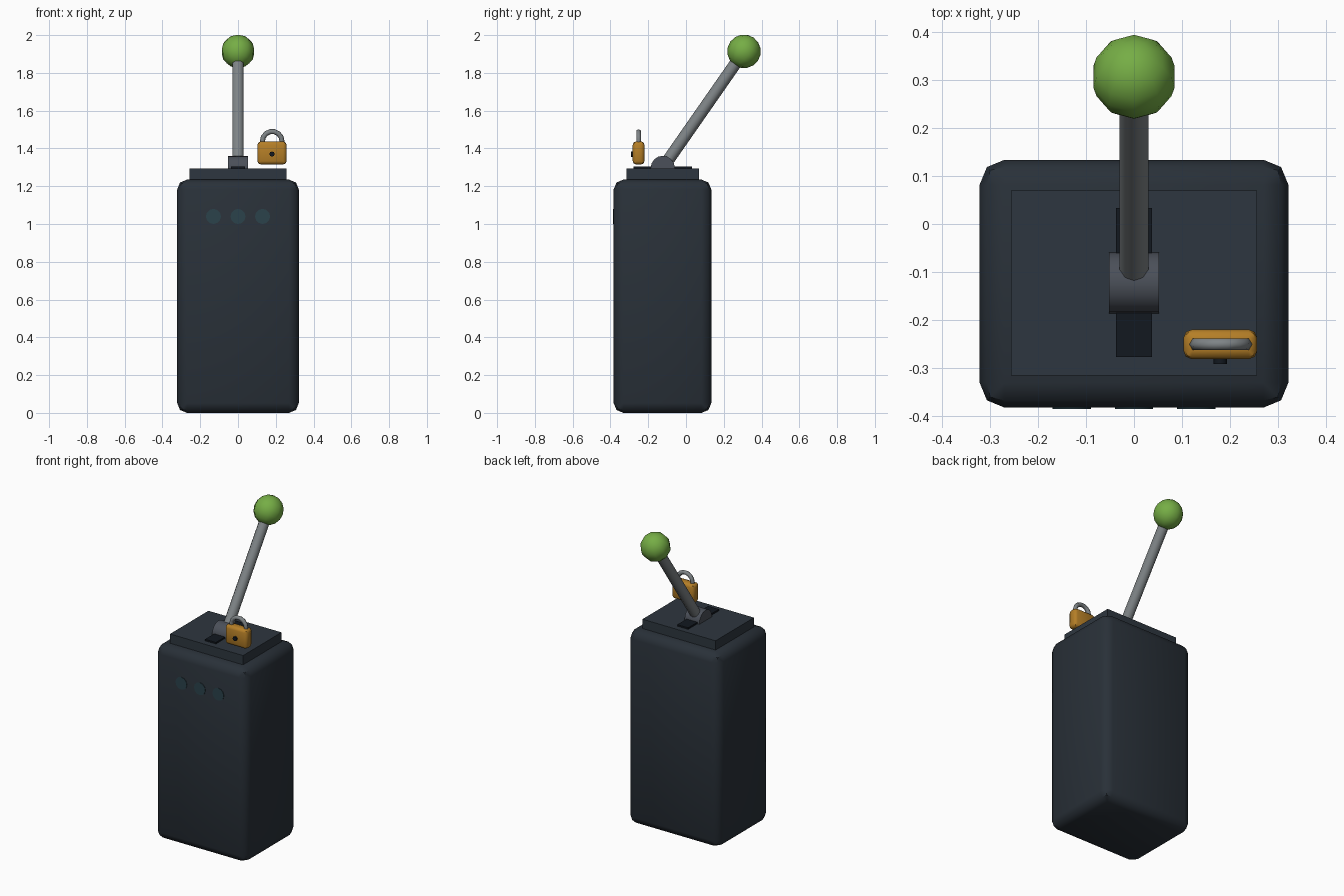
import bpy
from math import pi, atan2
from mathutils import Vector

if "Cube" in bpy.data.objects:
    bpy.data.objects.remove(bpy.data.objects["Cube"])


def finish(name, color, smooth=None):
    """Name the active object, colour it and set its shading."""
    o = bpy.context.object
    o.name = name
    m = bpy.data.materials.get(str(color)) or bpy.data.materials.new(str(color))
    m.diffuse_color = (*color, 1)
    m.use_nodes = True
    m.node_tree.nodes["Principled BSDF"].inputs["Base Color"].default_value = m.diffuse_color
    o.data.materials.append(m)
    if smooth:
        bpy.ops.object.shade_smooth_by_angle(angle=smooth)
    return o


def box(name, lo, hi, color, bevel=0):
    lo, hi = Vector(lo), Vector(hi)
    bpy.ops.mesh.primitive_cube_add(size=1, location=(lo + hi) / 2)
    o = bpy.context.object
    o.scale = hi - lo
    bpy.ops.object.transform_apply(location=False, rotation=False, scale=True)
    if bevel:
        b = o.modifiers.new("bevel", 'BEVEL')
        b.width, b.segments = bevel, 2
        bpy.ops.object.modifier_apply(modifier="bevel")
    return finish(name, color, 0.8 if bevel else None)


def cylinder(name, center, radius, depth, rot, color, sides):
    bpy.ops.mesh.primitive_cylinder_add(vertices=sides, radius=radius, depth=depth,
                                        location=center, rotation=rot)
    return finish(name, color, 0.8)


DARK = (0.022, 0.03, 0.04)
PLATE = (0.027, 0.037, 0.05)
BLACK = (0.006, 0.009, 0.014)
HUB = (0.07, 0.08, 0.1)
STEEL = (0.21, 0.23, 0.24)
GREEN = (0.18, 0.42, 0.06)
BRASS = (0.46, 0.21, 0.02)
LAMP = (0.024, 0.055, 0.07)

# Cabinet, top plate and lever slot
box("cabinet", (-0.322, -0.383, 0), (0.322, 0.134, 1.235), DARK, 0.052)
box("top_plate", (-0.257, -0.316, 1.2), (0.257, 0.07, 1.294), PLATE)
box("lever_slot", (-0.038, -0.277, 1.28), (0.038, 0.033, 1.304), BLACK)

# Indicator lamps on the front
for i in (-1, 0, 1):
    cylinder(f"lamp_{i + 2}", (i * 0.13, -0.38, 1.04), 0.04, 0.012, (pi / 2, 0, 0), LAMP, 12)

# Pivot, leaning lever and knob
cylinder("lever_pivot", (0, -0.123, 1.297), 0.064, 0.104, (0, pi / 2, 0), HUB, 16)
foot, tip = Vector((0, -0.123, 1.297)), Vector((0, 0.307, 1.914))
axis = tip - foot
tilt = (-atan2(axis.y, axis.z), 0, 0)
cylinder("lever_rod", (foot + tip) / 2, 0.032, axis.length, tilt, STEEL, 10)
bpy.ops.mesh.primitive_uv_sphere_add(segments=10, ring_count=8, radius=0.089,
                                     location=tip, rotation=tilt)
finish("lever_knob", GREEN, pi)

# Padlock: body, keyhole and shackle
box("padlock_body", (0.103, -0.282, 1.315), (0.257, -0.22, 1.437), BRASS, 0.018)
cylinder("padlock_keyhole", (0.18, -0.284, 1.37), 0.014, 0.016, (pi / 2, 0, 0), BLACK, 8)
bpy.ops.mesh.primitive_torus_add(major_segments=14, minor_segments=6, major_radius=0.052,
                                 minor_radius=0.0135, location=(0.181, -0.251, 1.438),
                                 rotation=(pi / 2, 0, 0))
finish("padlock_shackle", STEEL, pi)
